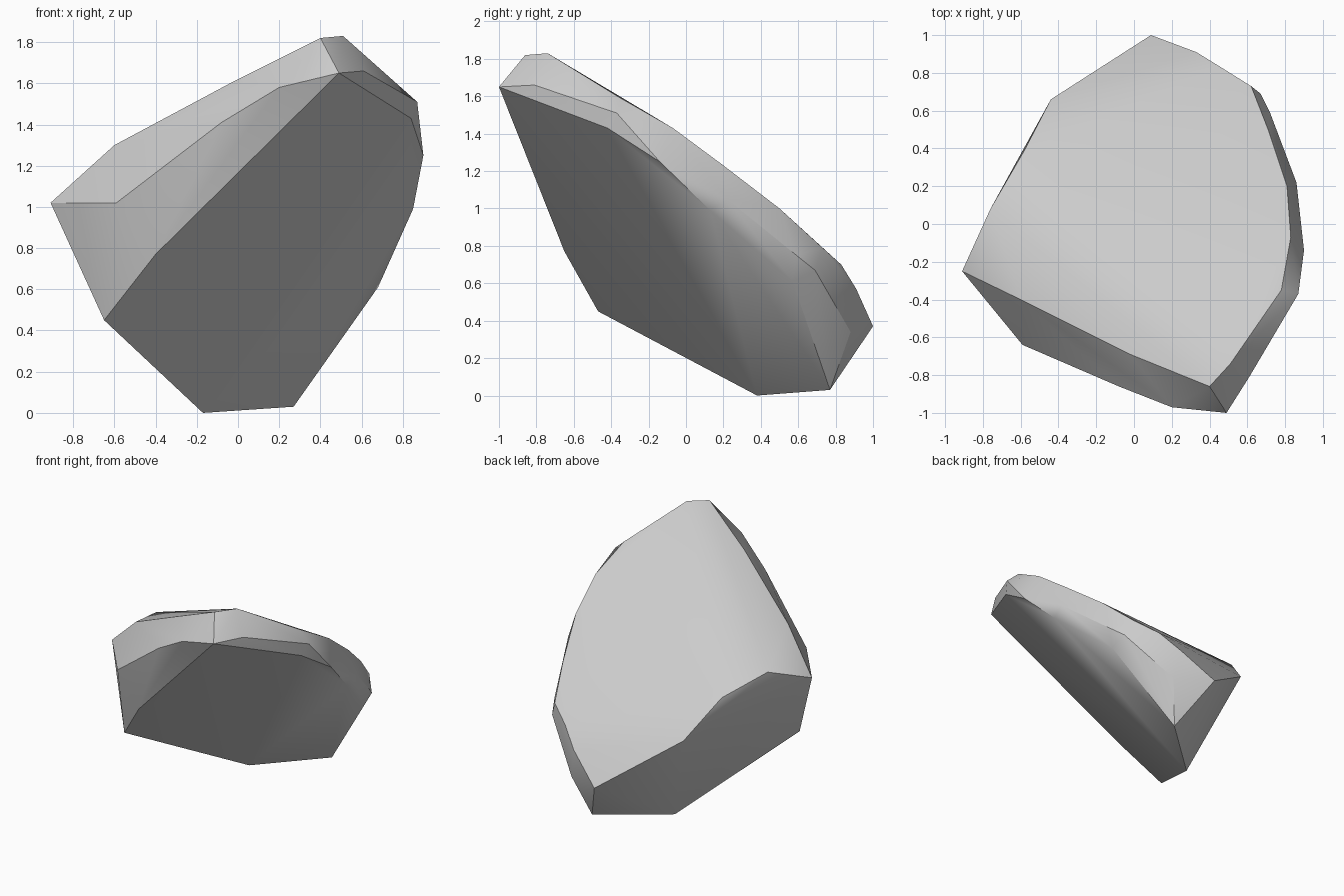
import bpy
import bmesh
import math
from mathutils import Vector

# Remove the default object only
default_cube = bpy.data.objects.get("Cube")
if default_cube:
    bpy.data.objects.remove(default_cube, do_unlink=True)


def make_material(name, colour):
    """Create a plain flat-coloured material."""
    material = bpy.data.materials.new(name)
    material.use_nodes = True
    material.diffuse_color = colour
    shader = material.node_tree.nodes["Principled BSDF"]
    shader.inputs["Base Color"].default_value = colour
    shader.inputs["Roughness"].default_value = 0.9
    return material


# Rim outlines of the chipped boulder, in hundredths of a unit
flat_underside = [
    (49, -100, 165), (7, -84, 125), (-40, -65, 77), (-65, -47, 45),
    (-17, 38, 0), (27, 77, 3), (68, 57, 61), (85, 13, 99),
    (90, -14, 125), (84, -42, 143),
]
front_ledge = [(20, -97, 158), (-8, -86, 141), (-59, -64, 102)]
side_band = [
    (61, -81, 166), (87, -37, 151), (86, 22, 105),
    (72, 59, 75), (67, 69, 67), (37, 88, 34),
]
crown_left = [
    (40, -86, 182), (-2, -69, 161), (-60, -40, 130), (-91, -25, 102),
    (-76, 8, 115), (-58, 39, 102), (-44, 66, 75), (9, 100, 37),
]
crown_right = [
    (51, -74, 183), (78, -35, 159), (83, -7, 143), (81, 20, 123),
    (71, 50, 100), (62, 73, 79), (46, 83, 70), (33, 91, 57),
]


def build_boulder(name, outlines, material):
    """Wrap the rim outlines in one closed faceted skin."""
    mesh = bpy.data.meshes.new(name)
    bm = bmesh.new()
    for outline in outlines:
        for point in outline:
            bm.verts.new(Vector(point) / 100)

    # Skin the outlines and discard any point left inside
    bmesh.ops.convex_hull(bm, input=list(bm.verts))
    loose = [vert for vert in bm.verts if not vert.link_faces]
    bmesh.ops.delete(bm, geom=loose, context="VERTS")

    # Merge nearly level triangles into broad facets
    bmesh.ops.dissolve_limit(
        bm, angle_limit=math.radians(2),
        verts=list(bm.verts), edges=list(bm.edges),
    )
    bmesh.ops.recalc_face_normals(bm, faces=list(bm.faces))

    # Rest the lowest corner on the ground
    lowest = min(vert.co.z for vert in bm.verts)
    bmesh.ops.translate(bm, verts=list(bm.verts), vec=(0, 0, -lowest))
    bm.to_mesh(mesh)
    bm.free()

    mesh.materials.append(material)
    boulder = bpy.data.objects.new(name, mesh)
    bpy.context.collection.objects.link(boulder)
    return boulder


stone_grey = make_material("stone_grey", (0.6, 0.6, 0.6, 1))
boulder = build_boulder(
    "boulder",
    [flat_underside, front_ledge, side_band, crown_left, crown_right],
    stone_grey,
)

# Soft facets with crisp chipped edges
bpy.ops.object.select_all(action="DESELECT")
boulder.select_set(True)
bpy.context.view_layer.objects.active = boulder
bpy.ops.object.shade_smooth_by_angle(angle=math.radians(30))
